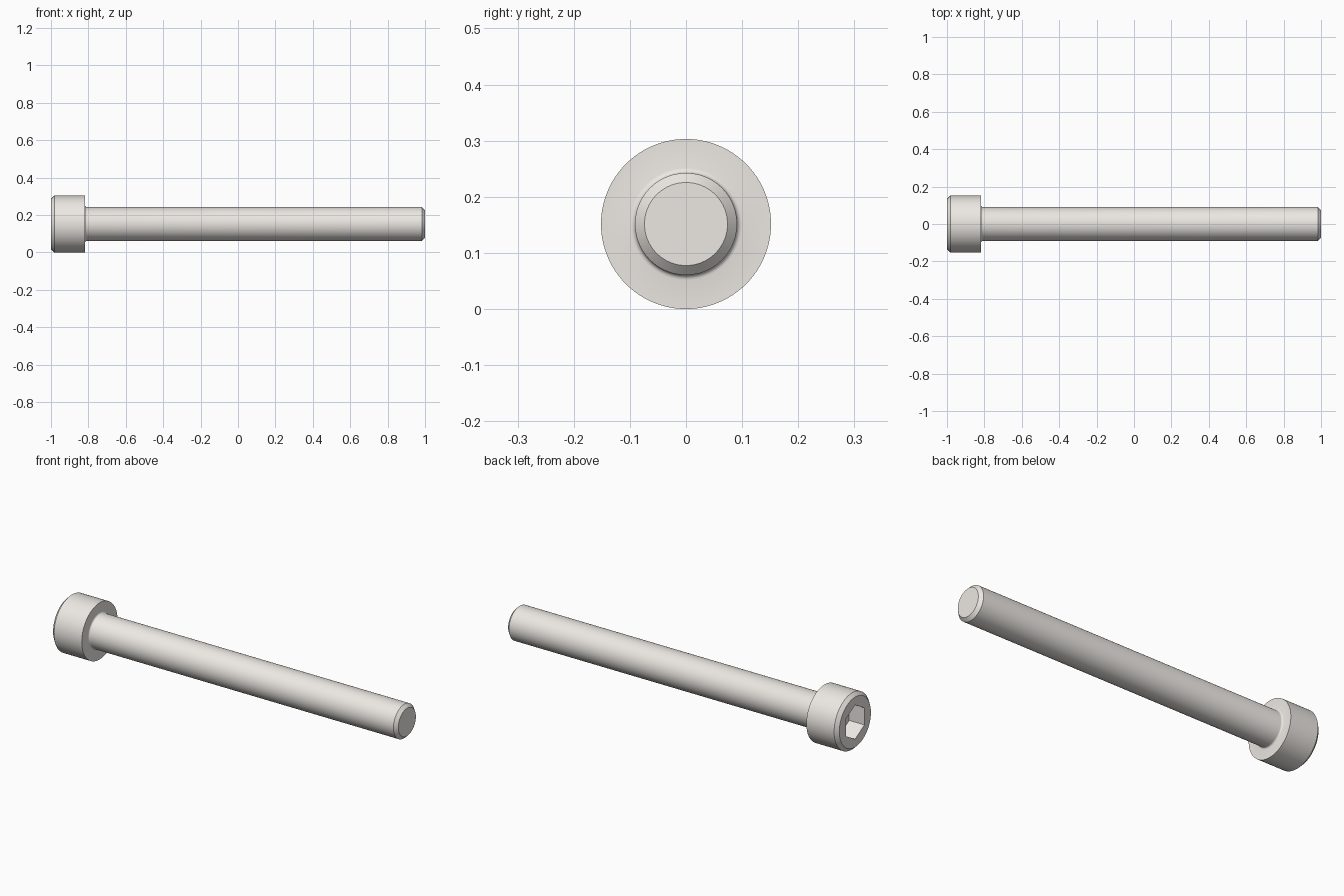
import bpy, bmesh, math

if "Cube" in bpy.data.objects:
    bpy.data.objects.remove(bpy.data.objects["Cube"])

R, CZ, N = 0.1515, 0.1515, 96
HEX_R, DEPTH = 0.091, 0.09


def ring(bm, x, r, n=N):
    return [bm.verts.new((x, r * math.sin(2 * math.pi * i / n),
                          CZ + r * math.cos(2 * math.pi * i / n))) for i in range(n)]


def bridge(bm, a, b):
    n = len(a)
    for i in range(n):
        j = (i + 1) % n
        bm.faces.new((a[i], a[j], b[j], b[i]))


bm = bmesh.new()
# Profile: chamfered head rim, head side, bearing face, neck fillet, shank, chamfered tip
f = 0.009
prof = [(-1, R - 0.018), (-0.982, R), (-0.818, R)]
prof += [(-0.818 + f - f * math.cos(t), 0.0909 + f - f * math.sin(t))
         for t in [math.pi / 2 * k / 4 for k in range(5)]]
prof += [(0.983, 0.0909), (1.0, 0.074)]
rings = [ring(bm, x, r) for x, r in prof]
for a, c in zip(rings, rings[1:]):
    bridge(bm, a, c)
bm.faces.new(rings[-1])

# Hexagonal socket, corners pointing up and down
mouth = ring(bm, -1, HEX_R, 6)
floor = ring(bm, -1 + DEPTH, HEX_R, 6)
bridge(bm, mouth, floor)
bm.faces.new(floor)

# Flat head face between the rim and the socket mouth
k = N // 6
for i in range(6):
    j = (i + 1) % 6
    arc = [rings[0][(i * k + s) % N] for s in range(k + 1)]
    bm.faces.new(arc + [mouth[j], mouth[i]])

bmesh.ops.recalc_face_normals(bm, faces=bm.faces)
me = bpy.data.meshes.new("socket_head_bolt")
bm.to_mesh(me)
bm.free()
bolt = bpy.data.objects.new("socket_head_bolt", me)
bpy.context.collection.objects.link(bolt)
bpy.context.view_layer.objects.active = bolt
bolt.select_set(True)
bpy.ops.object.shade_smooth_by_angle(angle=math.radians(30))

# Pale warm steel
steel = bpy.data.materials.new("pale_steel")
steel.diffuse_color = (0.84, 0.81, 0.77, 1)
steel.use_nodes = True
steel.node_tree.nodes["Principled BSDF"].inputs["Base Color"].default_value = steel.diffuse_color
me.materials.append(steel)
